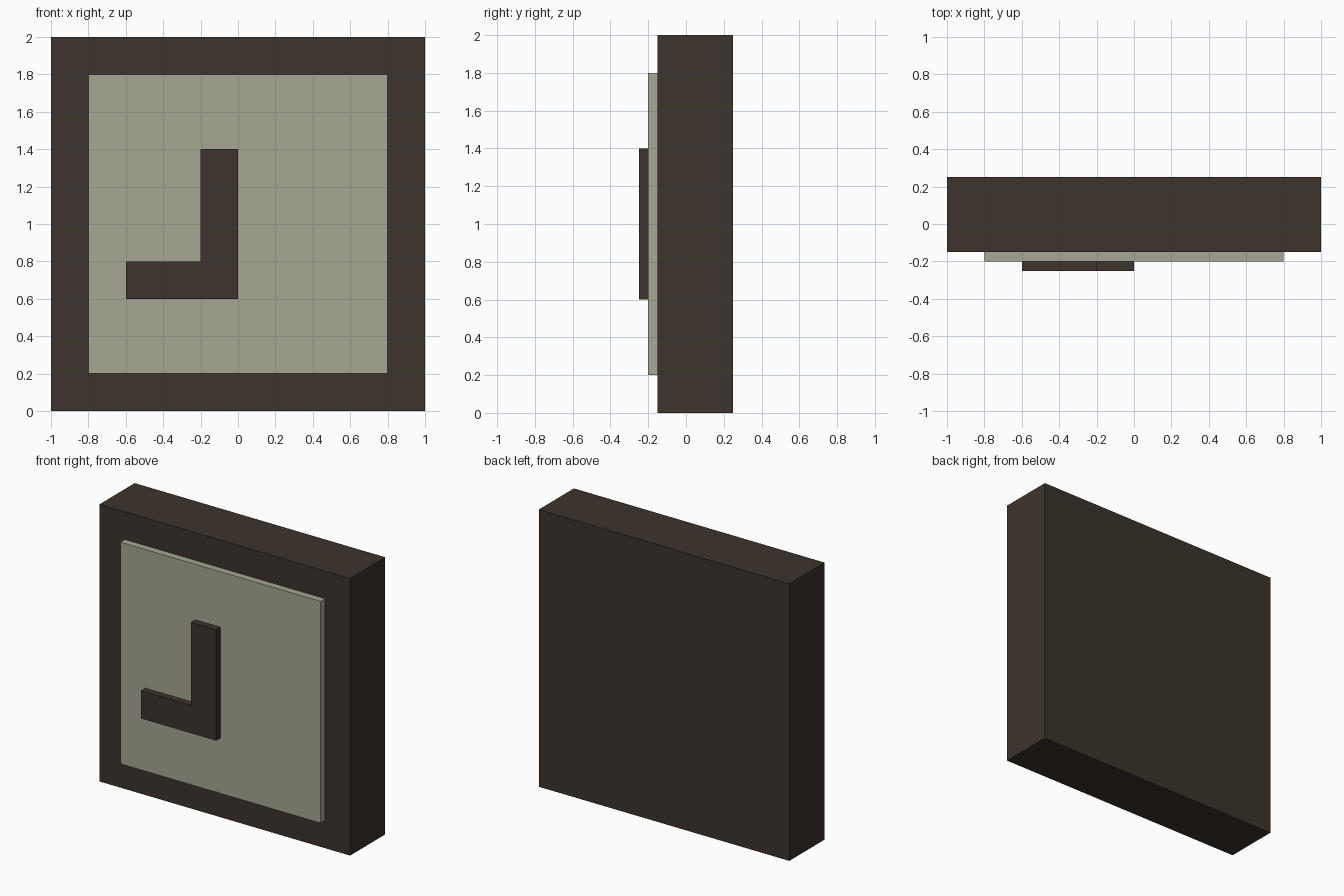
import bpy
import bmesh

if "Cube" in bpy.data.objects:
    bpy.data.objects.remove(bpy.data.objects["Cube"])


def material(name, color):
    mat = bpy.data.materials.new(name)
    mat.diffuse_color = (*color, 1.0)
    mat.use_nodes = True
    mat.node_tree.nodes["Principled BSDF"].inputs["Base Color"].default_value = mat.diffuse_color
    return mat


def slab(name, outline, y_front, y_back, mat):
    """Extrude an x-z outline (counter-clockwise from the front) backwards."""
    bm = bmesh.new()
    face = bm.faces.new([bm.verts.new((x, y_front, z)) for x, z in outline])
    result = bmesh.ops.extrude_face_region(bm, geom=[face], use_keep_orig=True)
    moved = [v for v in result["geom"] if isinstance(v, bmesh.types.BMVert)]
    bmesh.ops.translate(bm, verts=moved, vec=(0, y_back - y_front, 0))
    bmesh.ops.recalc_face_normals(bm, faces=bm.faces)
    mesh = bpy.data.meshes.new(name)
    bm.to_mesh(mesh)
    bm.free()
    mesh.materials.append(mat)
    obj = bpy.data.objects.new(name, mesh)
    bpy.context.collection.objects.link(obj)
    return obj


def square(half):
    """Square outline centred on the clock's middle, z = 1."""
    return [(-half, 1 - half), (half, 1 - half), (half, 1 + half), (-half, 1 + half)]


dark = material("dark brown", (0.045, 0.033, 0.026))
pale = material("pale sage", (0.38, 0.385, 0.29))

# Thick square case
slab("clock_case", square(1.0), -0.15, 0.25, dark)

# Raised dial plate
slab("clock_dial", square(0.8), -0.20, -0.15, pale)

# Both hands as one L-shaped piece
hands = [(-0.6, 0.6), (0.0, 0.6), (0.0, 1.4), (-0.2, 1.4), (-0.2, 0.8), (-0.6, 0.8)]
slab("clock_hands", hands, -0.25, -0.20, dark)
